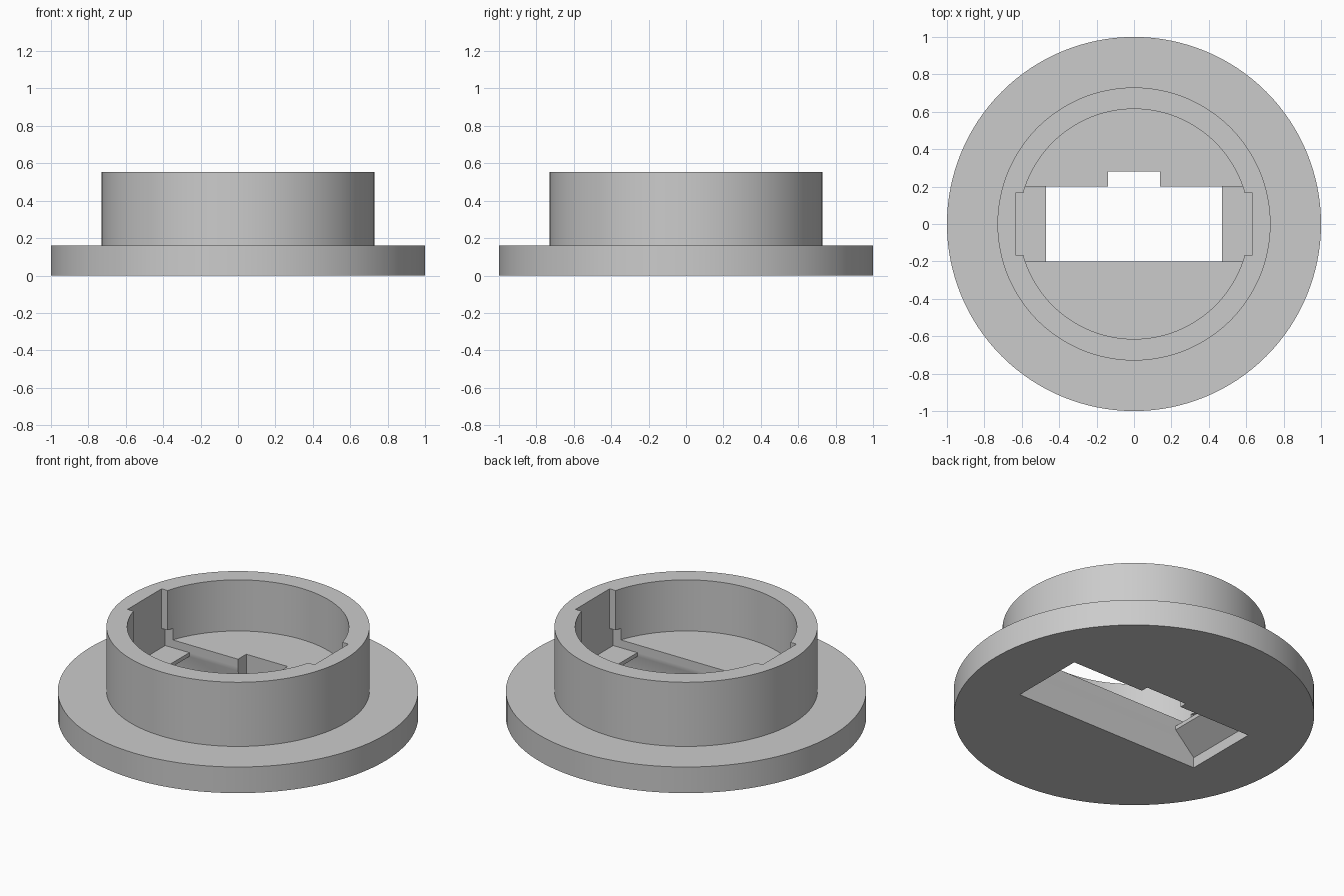
import bpy, bmesh, math

default = bpy.data.objects.get("Cube")
if default:
    bpy.data.objects.remove(default, do_unlink=True)

SEGMENTS = 128

grey = bpy.data.materials.new("plain grey")
grey.use_nodes = True
colour = (0.6, 0.6, 0.6, 1)
grey.diffuse_color = colour
grey.node_tree.nodes["Principled BSDF"].inputs["Base Color"].default_value = colour


def stack(name, rings):
    """Closed solid joining a stack of equal-sized rings of points."""
    bm = bmesh.new()
    loops = [[bm.verts.new(p) for p in ring] for ring in rings]
    n = len(loops[0])
    for low, high in zip(loops, loops[1:]):
        for i in range(n):
            j = (i + 1) % n
            bm.faces.new((low[i], low[j], high[j], high[i]))
    bm.faces.new(loops[0][::-1])
    bm.faces.new(loops[-1])
    bmesh.ops.recalc_face_normals(bm, faces=bm.faces)
    mesh = bpy.data.meshes.new(name)
    bm.to_mesh(mesh)
    bm.free()
    mesh.materials.append(grey)
    obj = bpy.data.objects.new(name, mesh)
    bpy.context.collection.objects.link(obj)
    return obj


def circle(radius, z):
    angles = [math.tau * i / SEGMENTS for i in range(SEGMENTS)]
    return [(radius * math.cos(a), radius * math.sin(a), z) for a in angles]


def rectangle(x, front, back, z):
    return [(-x, front, z), (x, front, z), (x, back, z), (-x, back, z)]


# Flange, collar and round cup with a floor
profile = [(1, 0), (1, 0.16), (0.73, 0.16), (0.73, 0.553),
           (0.615, 0.553), (0.615, 0.24)]
body = stack("flanged_collar", [circle(r, z) for r, z in profile])

# Slot: wide mouth below, taper, throat, ledge channel, side grooves
slot = [(0.63, 0.235, -0.1), (0.63, 0.235, 0.064),
        (0.47, 0.2, 0.168), (0.47, 0.2, 0.192),
        (0.633, 0.2, 0.192), (0.633, 0.2, 0.31),
        (0.633, 0.165, 0.31), (0.633, 0.165, 0.7)]
slot_cutter = stack("slot_cutter", [rectangle(x, -y, y, z) for x, y, z in slot])

# Key notch in the back edge of the slot
notch_cutter = stack("notch_cutter",
                     [rectangle(0.14, 0, 0.28, z) for z in (-0.1, 0.7)])

bpy.ops.object.select_all(action="DESELECT")
body.select_set(True)
bpy.context.view_layer.objects.active = body
for cutter in (slot_cutter, notch_cutter):
    cutter.hide_render = True
    cut = body.modifiers.new(cutter.name, "BOOLEAN")
    cut.operation = "DIFFERENCE"
    cut.solver = "EXACT"
    cut.object = cutter
    bpy.ops.object.modifier_apply(modifier=cut.name)
    bpy.data.objects.remove(cutter, do_unlink=True)

bpy.ops.object.shade_smooth_by_angle(angle=math.radians(25))
